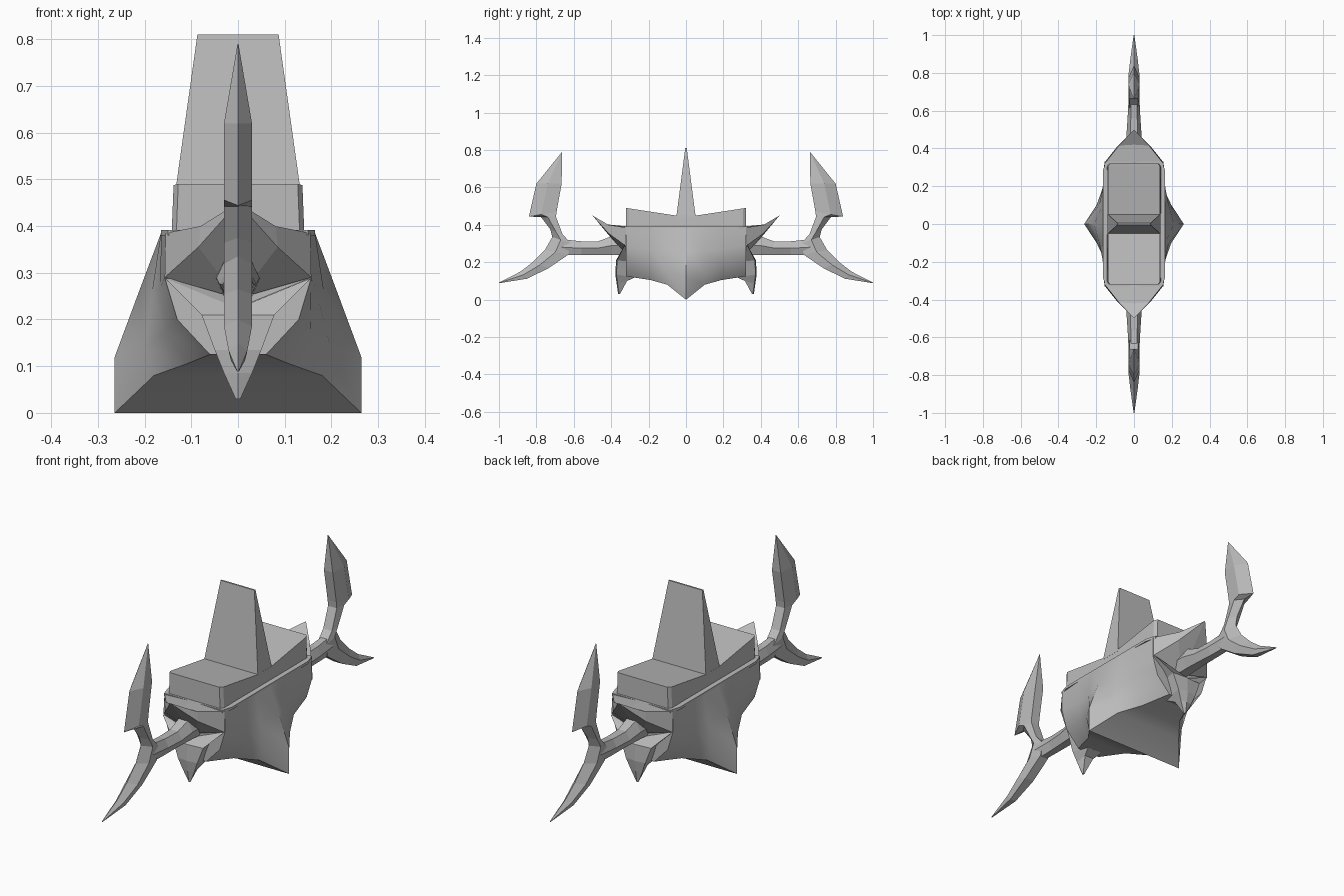
import bpy, bmesh

if "Cube" in bpy.data.objects:
    bpy.data.objects.remove(bpy.data.objects["Cube"])

grey = bpy.data.materials.new("plain grey")
grey.diffuse_color = (0.5, 0.5, 0.5, 1)
grey.use_nodes = True
grey.node_tree.nodes["Principled BSDF"].inputs["Base Color"].default_value = grey.diffuse_color


def make(name, verts, faces, smooth=None):
    """Mesh object with outward normals; optional smoothing angle."""
    me = bpy.data.meshes.new(name)
    me.from_pydata(verts, [], faces)
    bm = bmesh.new()
    bm.from_mesh(me)
    bmesh.ops.remove_doubles(bm, verts=bm.verts, dist=0.0005)
    bmesh.ops.recalc_face_normals(bm, faces=bm.faces)
    bm.to_mesh(me)
    bm.free()
    me.materials.append(grey)
    ob = bpy.data.objects.new(name, me)
    bpy.context.collection.objects.link(ob)
    if smooth:
        bpy.ops.object.select_all(action='DESELECT')
        ob.select_set(True)
        bpy.context.view_layer.objects.active = ob
        bpy.ops.object.shade_smooth_by_angle(angle=smooth)
    return ob


def loft(name, rings, smooth=None):
    """Skin a list of equal-length closed rings and cap both ends."""
    n = len(rings[0])
    verts = [p for r in rings for p in r]
    faces = [(a * n + i, a * n + (i + 1) % n, (a + 1) * n + (i + 1) % n, (a + 1) * n + i)
             for a in range(len(rings) - 1) for i in range(n)]
    last = (len(rings) - 1) * n
    faces += [tuple(range(n)), tuple(range(last, last + n))]
    return make(name, verts, faces, smooth)


# Hull: half sections from rim to keel, flaring to a wide crest amidships
half = [
    (0.00, [(.165, .385), (.212, .26), (.264, .12), (.264, 0)]),
    (0.10, [(.165, .385), (.184, .26), (.198, .14), (.18, .08)]),
    (0.19, [(.165, .385), (.166, .27), (.155, .175), (.11, .105)]),
    (0.32, [(.155, .385), (.157, .29), (.13, .20), (.06, .125)]),
]
sections = [(-y, p) for y, p in half[:0:-1]] + half
loft("hull", [[(x, y, z) for x, z in p] + [(-x, y, z) for x, z in p[::-1]]
              for y, p in sections], 0.6)

# Rim plate around the deck
outline = [(.165, -.28), (.165, .28), (.15, .33), (-.15, .33),
           (-.165, .28), (-.165, -.28), (-.15, -.33), (.15, -.33)]
loft("deck_rim", [[(x, y, z) for x, y in outline] for z in (.38, .392)])

# Raised deck: top dips toward the middle, corners are chamfered
rows = []
for y, w, z in [(-.32, .128, .49), (-.305, .138, .488), (-.05, .138, .449),
                (.05, .138, .449), (.305, .138, .488), (.32, .128, .49)]:
    rows.append([(w + .004, y, .385), (w, y, z), (-w, y, z), (-w - .004, y, .385)])
loft("deck", rows)

# Central tapered fin
loft("fin", [[(w, -d, z), (w, d, z), (-w, d, z), (-w, -d, z)]
             for w, d, z in [(.139, .052, .44), (.087, .004, .81)]])

# Blade stations: outer edge (y, z), inner edge (y, z), half thickness
blade = [
    ((.663, .79), (.662, .79), .001),
    ((.80, .62), (.665, .62), .03),
    ((.84, .444), (.692, .47), .03),
    ((.775, .442), (.695, .442), .03),
    ((.725, .375), (.66, .35), .03),
    ((.715, .335), (.615, .30), .03),
    ((.755, .265), (.63, .24), .03),
    ((.82, .20), (.735, .168), .03),
    ((.885, .15), (.85, .112), .02),
    ((1.0, .091), (.999, .088), .002),
]

for s, end in ((-1, "front"), (1, "back")):
    # Beak: upswept point with a folded underside
    right = [(.155, .32, .385), (.08, .415, .40), (.157, .325, .29), (.085, .415, .355)]
    v = [(x, s * y, z) for x, y, z in right] + [(-x, s * y, z) for x, y, z in right]
    v += [(0, s * .50, .45), (0, s * .32, .392), (0, s * .42, .402), (0, s * .33, .245)]
    f = []
    for k in (0, 4):
        f += [(9, k, k + 1, 10), (10, k + 1, 8), (k, k + 2, k + 3, k + 1),
              (k + 1, k + 3, 8), (k + 2, 11, k + 3), (k + 3, 11, 8)]
    f += [(0, 9, 4, 6, 11, 2)]
    make(end + "_beak", v, f)

    # Fang below the beak
    rings = []
    for w, yo, yi, zo, zi in [(.156, .33, .25, .288, .285), (.078, .368, .25, .21, .20),
                              (.05, .372, .275, .135, .118), (.03, .365, .315, .085, .10),
                              (.005, .357, .352, .03, .032)]:
        rings.append([(w, s * yo, zo), (0, s * (yo + .006), zo - .25 * (zo - .03) * (zo > .25)),
                      (-w, s * yo, zo), (-w * .8, s * yi, zi), (w * .8, s * yi, zi)])
    loft(end + "_fang", rings)

    # Six-sided arm carrying the blade
    rings = []
    for y, lo, hi, w in [(.26, .235, .345, .05), (.40, .24, .338, .046),
                         (.47, .24, .312, .04), (.56, .238, .312, .034), (.68, .238, .325, .028)]:
        m = (lo + hi) / 2
        rings.append([(w, s * y, m), (w * .5, s * y, hi), (-w * .5, s * y, hi),
                      (-w, s * y, m), (-w * .5, s * y, lo), (w * .5, s * y, lo)])
    loft(end + "_arm", rings)

    # Double-pointed blade, sharp outer edge and bevelled inner edge
    rings = []
    for (oy, oz), (iy, iz), w in blade:
        my, mz = oy + (iy - oy) * .45, oz + (iz - oz) * .45
        rings.append([(0, s * oy, oz), (w, s * my, mz), (w * .75, s * iy, iz),
                      (-w * .75, s * iy, iz), (-w, s * my, mz)])
    loft(end + "_blade", rings)
